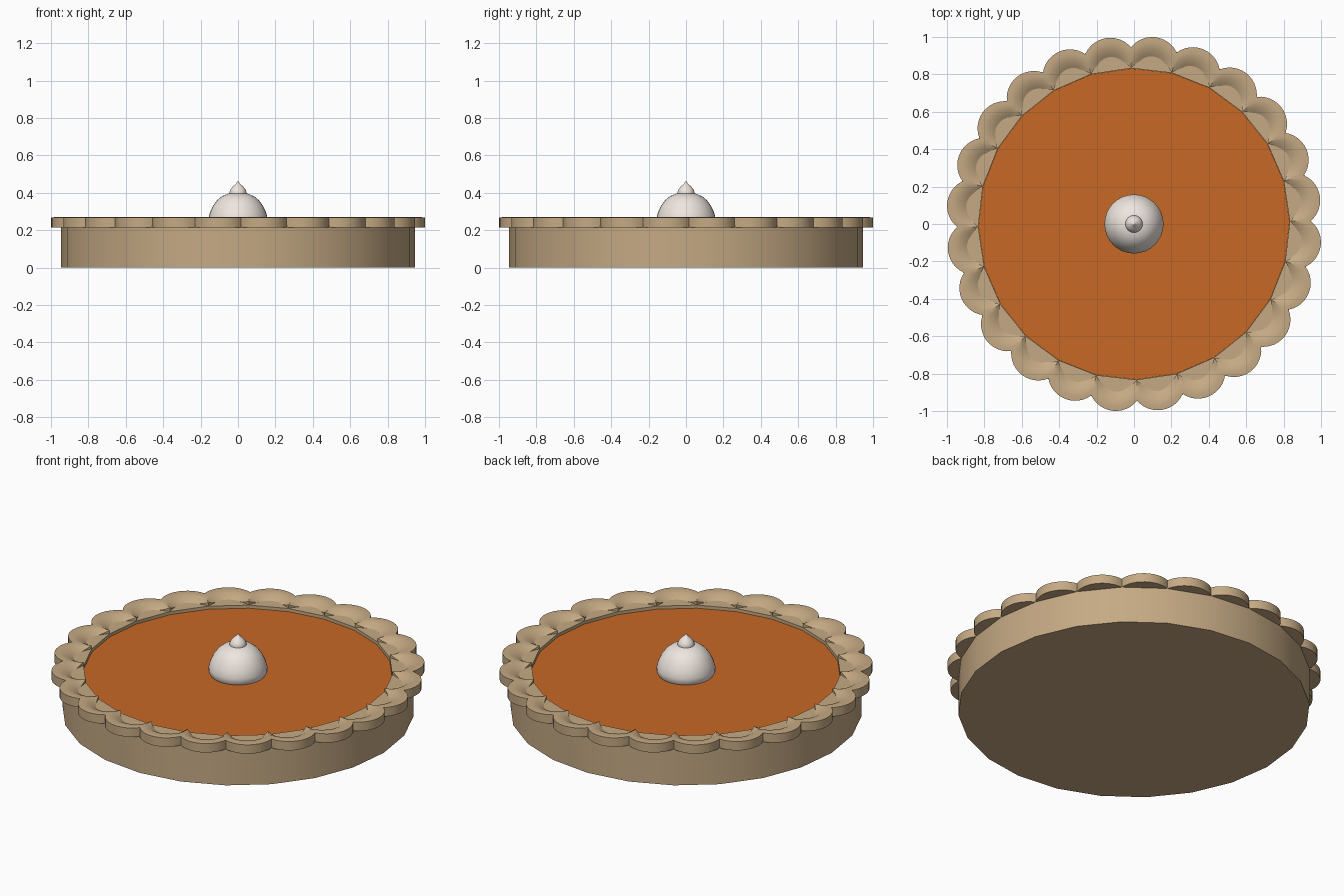
import bpy, bmesh, math

if "Cube" in bpy.data.objects:
    bpy.data.objects.remove(bpy.data.objects["Cube"])

N = 24                       # sides of the pie and number of scallops
OFF = math.radians(1.0)      # slight turn of the whole ring
STEP = 2 * math.pi / N


def material(name, rgb):
    m = bpy.data.materials.new(name)
    m.diffuse_color = (*rgb, 1)
    m.use_nodes = True
    m.node_tree.nodes["Principled BSDF"].inputs["Base Color"].default_value = m.diffuse_color
    return m


CRUST = material("crust_tan", (0.56, 0.40, 0.23))
FILLING = material("filling_orange", (0.57, 0.14, 0.018))
CREAM = material("cream_white", (0.86, 0.79, 0.74))


def finish(bm, name, mat, angle=40):
    bmesh.ops.remove_doubles(bm, verts=bm.verts, dist=0.0005)
    bmesh.ops.recalc_face_normals(bm, faces=bm.faces)
    me = bpy.data.meshes.new(name)
    bm.to_mesh(me)
    bm.free()
    me.materials.append(mat)
    ob = bpy.data.objects.new(name, me)
    bpy.context.collection.objects.link(ob)
    bpy.ops.object.select_all(action='DESELECT')
    ob.select_set(True)
    bpy.context.view_layer.objects.active = ob
    bpy.ops.object.shade_smooth_by_angle(angle=math.radians(angle))
    return ob


def lathe(name, profile, sides, mat, angle=40):
    """Turn an (r, z) profile around z; points on the axis merge."""
    bm = bmesh.new()
    rings = []
    for r, z in profile:
        rings.append([bm.verts.new((r * math.cos(OFF + 2 * math.pi * i / sides),
                                    r * math.sin(OFF + 2 * math.pi * i / sides), z))
                      for i in range(sides)] if r > 0 else [bm.verts.new((0, 0, z))])
    for a, b in zip(rings, rings[1:]):
        for i in range(sides):
            j = (i + 1) % sides
            if len(a) == 1:
                bm.faces.new((a[0], b[i], b[j]))
            elif len(b) == 1:
                bm.faces.new((a[i], a[j], b[0]))
            else:
                bm.faces.new((a[i], a[j], b[j], b[i]))
    return finish(bm, name, mat, angle)


# Crust shell: base, side wall and the flat inner lip
lathe("crust_base", [(0, 0), (0.947, 0), (0.947, 0.225), (0.925, 0.243),
                     (0.833, 0.243), (0.833, 0.21), (0, 0.21)], N, CRUST, 30)

# Filling disc
lathe("filling", [(0, 0.205), (0.832, 0.205), (0.832, 0.225), (0, 0.225)], N, FILLING)

# Scalloped rim: each lobe bulges outwards and scoops down to the inner lip
bm = bmesh.new()
VALLEY, TIP, INNER = 0.945, 1.005, 0.835
half, mid = VALLEY * math.sin(STEP / 2), VALLEY * math.cos(STEP / 2)
sag = TIP - mid
rad = (half ** 2 + sag ** 2) / (2 * sag)
span = math.asin(half / rad)
ihalf, imid = INNER * math.sin(STEP / 2), INNER * math.cos(STEP / 2)
SEG = 12
for k in range(N):
    turn = OFF + (k + 0.5) * STEP
    c, s = math.cos(turn), math.sin(turn)
    cols = []
    for i in range(SEG + 1):
        t = 2 * i / SEG - 1
        ox, oy = rad * math.sin(t * span), TIP - rad + rad * math.cos(t * span)
        ix, iy = ihalf * t, imid + 0.068 * (1 - t * t)
        iz = 0.24 + 0.024 * t ** 4
        mix = lambda f: (ox + (ix - ox) * f, oy + (iy - oy) * f)
        pts = [(ix, iy, 0.215), (ox, oy, 0.215), (ox, oy, 0.268),
               (*mix(0.25), 0.27), (*mix(0.55), 0.266),
               (*mix(0.85), 0.6 * iz + 0.4 * 0.262), (ix, iy, iz)]
        cols.append([bm.verts.new((r * c - x * s, r * s + x * c, z)) for x, r, z in pts])
    for a, b in zip(cols, cols[1:]):
        for j in range(len(a)):
            m = (j + 1) % len(a)
            bm.faces.new((a[j], b[j], b[m], a[m]))
finish(bm, "scalloped_rim", CRUST, 35)

# Whipped cream dollop with a small peak
lathe("cream_dollop", [(0, 0.22), (0.145, 0.22), (0.158, 0.24), (0.158, 0.265),
                       (0.150, 0.295), (0.134, 0.33), (0.112, 0.36),
                       (0.085, 0.382), (0.05, 0.396), (0, 0.40)], 32, CREAM)
lathe("cream_peak", [(0, 0.385), (0.044, 0.39), (0.046, 0.402), (0.04, 0.418),
                     (0.027, 0.434), (0.012, 0.447), (0.005, 0.456), (0, 0.466)],
      24, CREAM)
